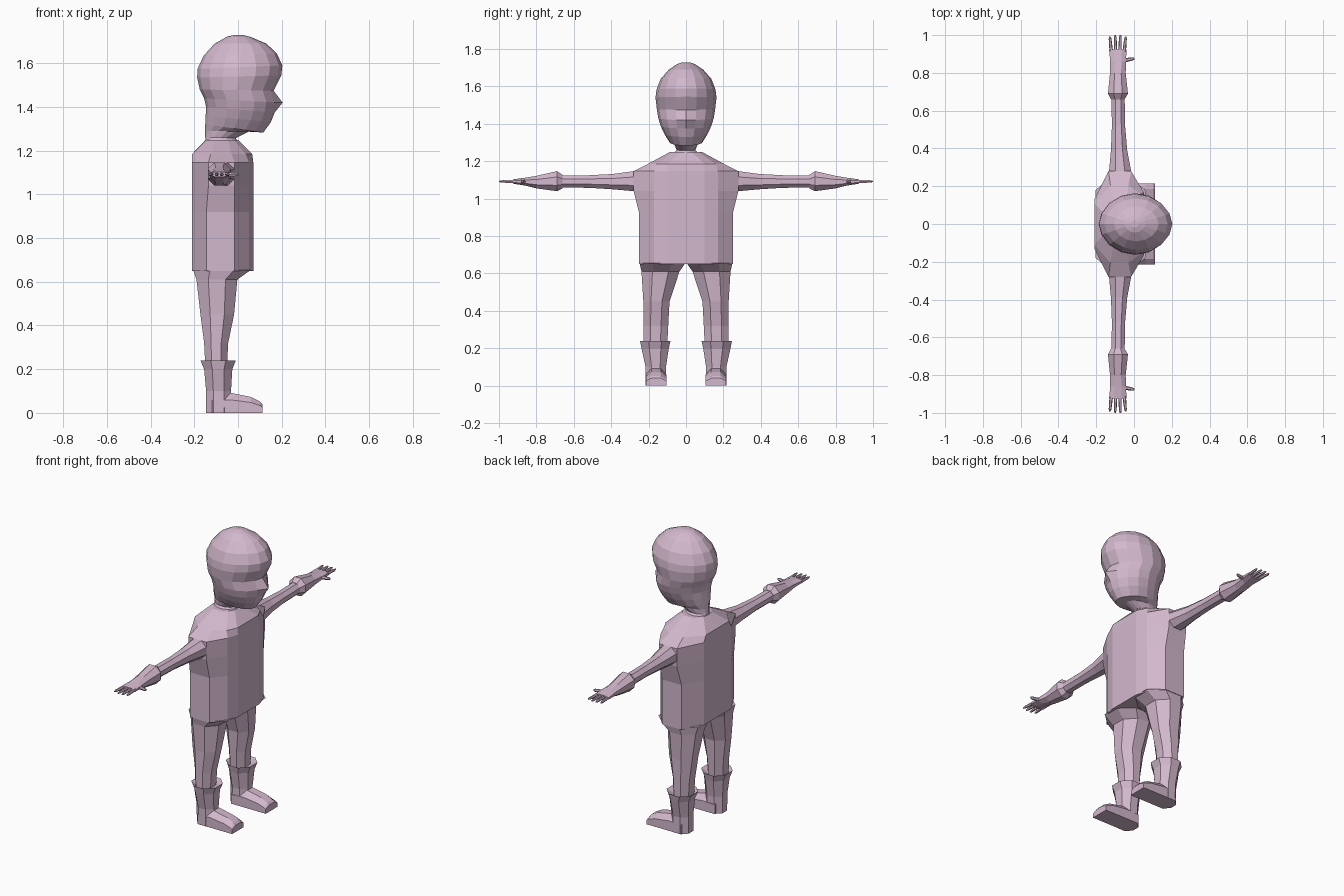
import bpy, bmesh, math
from mathutils import Vector

if "Cube" in bpy.data.objects:
    bpy.data.objects.remove(bpy.data.objects["Cube"])

mat = bpy.data.materials.new("soft_pink")
mat.diffuse_color = (0.65, 0.48, 0.61, 1)
mat.use_nodes = True
mat.node_tree.nodes["Principled BSDF"].inputs["Base Color"].default_value = mat.diffuse_color


def loft(name, rings):
    """Skin a list of equal-sized point rings and cap both ends."""
    bm = bmesh.new()
    loops = [[bm.verts.new(p) for p in ring] for ring in rings]
    n = len(loops[0])
    for a, b in zip(loops, loops[1:]):
        for i in range(n):
            j = (i + 1) % n
            bm.faces.new((a[i], a[j], b[j], b[i]))
    bm.faces.new(loops[0][::-1])
    bm.faces.new(loops[-1])
    bmesh.ops.recalc_face_normals(bm, faces=bm.faces)
    me = bpy.data.meshes.new(name)
    bm.to_mesh(me)
    bm.free()
    me.materials.append(mat)
    ob = bpy.data.objects.new(name, me)
    bpy.context.collection.objects.link(ob)
    return ob


def octagon(a0, a1, b0, b1, k=0.29):
    """Chamfered box outline in 2D."""
    da, db = (a1 - a0) * k, (b1 - b0) * k
    return [(a0 + da, b0), (a1 - da, b0), (a1, b0 + db), (a1, b1 - db),
            (a1 - da, b1), (a0 + da, b1), (a0, b1 - db), (a0, b0 + db)]


# Torso: half outlines from chest centre round to back centre, mirrored in y
def torso_ring(z, half):
    full = half + [(x, -y) for x, y in half[-2:0:-1]]
    return [(x, y, z) for x, y in full]


base = [(.07, 0), (.07, .1), (.05, .17), (-.015, .25), (-.145, .25), (-.21, .13), (-.21, 0)]
shoulder = base[:3] + [(-.015, .28), (-.135, .28)] + base[5:]
top = [(.065, 0), (.065, .1), (.035, .16), (-.03, .205), (-.125, .205), (-.21, .11), (-.21, 0)]
collar = [(0, 0), (0, .03), (-.02, .065), (-.045, .085), (-.105, .085), (-.145, .04), (-.148, 0)]
loft("torso", [torso_ring(.65, base), torso_ring(.92, base), torso_ring(1.04, shoulder),
               torso_ring(1.147, shoulder), torso_ring(1.185, top), torso_ring(1.25, collar)])

# Head and neck: tilted rings (back x, back z, front x, front z, half width)
profile = [(-.148, 1.235, 0, 1.235, .075), (-.15, 1.262, -.01, 1.258, .05),
           (-.15, 1.29, .05, 1.288, .062), (-.15, 1.32, .116, 1.283, .088),
           (-.148, 1.36, .15, 1.33, .115), (-.146, 1.40, .168, 1.375, .135),
           (-.155, 1.44, .178, 1.42, .148), (-.175, 1.48, .163, 1.475, .156),
           (-.187, 1.535, .198, 1.545, .163), (-.185, 1.575, .203, 1.59, .158),
           (-.157, 1.635, .178, 1.645, .136), (-.107, 1.69, .13, 1.69, .092),
           (-.05, 1.722, .06, 1.72, .045), (-.02, 1.729, .025, 1.729, .018)]
rings = []
for i, (xb, zb, xf, zf, w) in enumerate(profile):
    ring = []
    for k in range(16):
        a = k * math.tau / 16
        c, s = math.cos(a), math.sin(a)
        t = (c + 1) / 2
        ring.append([xb + (xf - xb) * t, w * math.copysign(abs(s) ** 1.1, s), zb + (zf - zb) * t])
    rings.append(ring)
rings[6][0][0] = .204   # nose tip
loft("head", rings)


# Finger: tapered hexagonal rod between two points
def finger(name, p, q, r):
    p, q = Vector(p), Vector(q)
    d = (q - p).normalized()
    u = d.cross(Vector((0, 0, 1))).normalized()
    v = u.cross(d)
    out = []
    for t, f in ((0, 1.1), (.45, 1), (.85, .85), (1, .45)):
        out.append([p.lerp(q, t) + r * f * (math.cos(a) * u + math.sin(a) * v)
                    for a in (k * math.tau / 6 for k in range(6))])
    loft(name, out)


# Limb stations: arm (y, x0, x1, z0, z1), leg (z, x0, x1, y0, y1)
arm = [(.24, -.145, 0, 1.035, 1.155), (.28, -.132, -.015, 1.04, 1.147),
       (.39, -.122, -.036, 1.05, 1.132), (.52, -.117, -.047, 1.058, 1.125),
       (.70, -.12, -.05, 1.06, 1.125)]
glove = [(.66, -.122, -.05, 1.055, 1.127), (.69, -.138, -.032, 1.04, 1.147),
         (.80, -.127, -.044, 1.055, 1.122), (.86, -.126, -.042, 1.07, 1.112),
         (.925, -.132, -.04, 1.08, 1.103)]
leg = [(.655, -.205, .06, .004, .248), (.61, -.19, -.003, .035, .238),
       (.45, -.172, -.018, .088, .228), (.32, -.155, -.045, .095, .228),
       (.22, -.15, -.05, .1, .228)]
boot = [(.225, -.15, -.045, .1, .228), (.24, -.172, -.01, .083, .246),
        (.20, -.155, -.026, .092, .238), (.10, -.146, -.032, .107, .216),
        (0, -.146, -.03, .105, .216)]
foot = [(-.12, .085), (-.035, .092), (.06, .073), (.1, .052), (.111, .04)]

for side, s in (("left", 1), ("right", -1)):
    # Arms, gloves and fingers
    for part, data in (("arm", arm), ("glove", glove)):
        loft(f"{side}_{part}", [[(x, s * y, z) for x, z in octagon(*b)] for y, *b in data])
    for i in range(4):
        x0, x1 = -.12 + i * .0227, -.128 + i * .028
        finger(f"{side}_finger_{i + 1}", (x0, s * .91, 1.092),
               (x1, s * (1 if i in (1, 2) else .993), 1.092), .0085)
    finger(f"{side}_thumb", (-.06, s * .865, 1.09), (.002, s * .876, 1.091), .01)

    # Legs, boots and feet
    for part, data in (("leg", leg), ("boot", boot)):
        loft(f"{side}_{part}", [[(x, s * y, z) for x, y in octagon(*b)] for z, *b in data])
    rings = []
    for x, h in foot:
        outline = [(.105, 0), (.215, 0), (.215, h * .65), (.185, h), (.135, h), (.105, h * .65)]
        rings.append([(x, s * y, z) for y, z in outline])
    loft(f"{side}_foot", rings)
